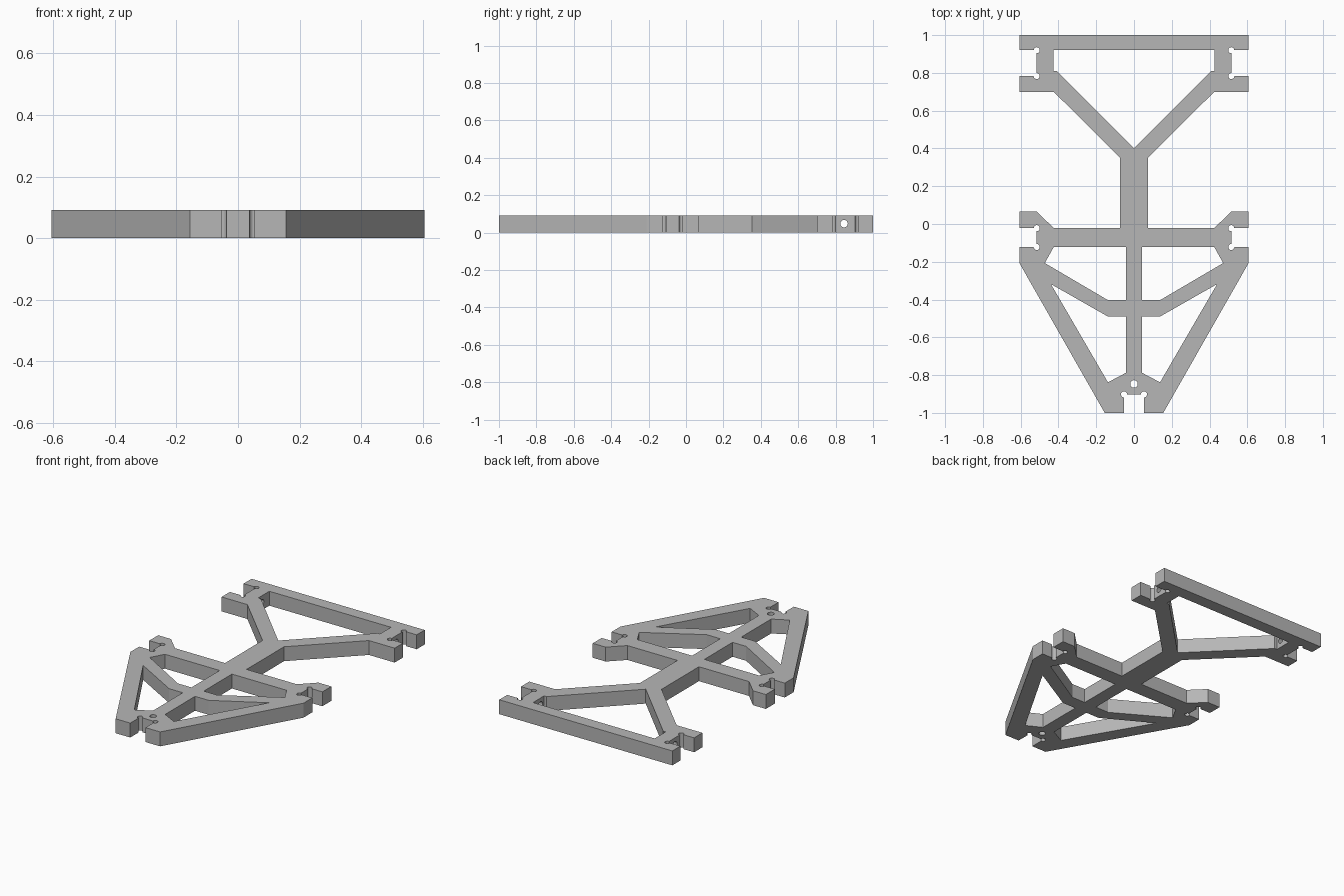
import bpy, bmesh
from math import cos, sin, radians
from mathutils import Matrix

if "Cube" in bpy.data.objects:
    bpy.data.objects.remove(bpy.data.objects["Cube"], do_unlink=True)

THICK = 0.091
RELIEF = 0.016
HOLE = 0.02

grey = bpy.data.materials.new("plain grey")
grey.use_nodes = True
grey.diffuse_color = (0.47, 0.47, 0.47, 1)
grey.node_tree.nodes["Principled BSDF"].inputs["Base Color"].default_value = (0.47, 0.47, 0.47, 1)


def arc(cx, cy, r, start, end, steps=18):
    return [(cx + r * cos(radians(start + (end - start) * i / steps)),
             cy + r * sin(radians(start + (end - start) * i / steps)))
            for i in range(steps + 1)]


def flip(points):
    return [(-x, y) for x, y in reversed(points)]


def side_notch(outer, inner, top, bottom):
    """Slot open to the side, with rounded reliefs in its inner corners."""
    return ([(outer, top)] + arc(inner, top, RELIEF, 0, 270)
            + arc(inner, bottom, RELIEF, 90, 360) + [(outer, bottom)])


# Left half of the outer outline, from the back bar to the nose slot
half = [(0.605, 1.0)]
half += side_notch(0.605, 0.515, 0.92, 0.783)
half += [(0.605, 0.70), (0.425, 0.70), (0.075, 0.352), (0.075, -0.022),
         (0.425, -0.022), (0.515, 0.067), (0.605, 0.067)]
half += side_notch(0.605, 0.515, -0.022, -0.122)
half += [(0.605, -0.21), (0.155, -1.0), (0.053, -1.0)]
half += arc(0.053, -0.902, RELIEF, -90, 180)

# Windows between the struts
back_window = [(0.425, 0.92), (0.425, 0.81), (0.408, 0.81)]
upper_window = [(0.043, -0.122), (0.425, -0.122), (0.472, -0.207),
                (0.138, -0.403), (0.043, -0.403)]
lower_window = [(0.043, -0.49), (0.138, -0.49), (0.44, -0.318),
                (0.138, -0.838), (0.043, -0.788)]
loops = [half + flip(half),
         back_window + [(0, 0.402)] + flip(back_window),
         upper_window, flip(upper_window),
         lower_window, flip(lower_window),
         arc(0, -0.847, HOLE, 0, 345, 23)]

# Flat profile extruded to the plate thickness
profile = bpy.data.curves.new("frame_profile", "CURVE")
profile.dimensions = "2D"
profile.fill_mode = "BOTH"
profile.extrude = THICK / 2
for loop in loops:
    spline = profile.splines.new("POLY")
    spline.points.add(len(loop) - 1)
    for point, (x, y) in zip(spline.points, loop):
        point.co = (x, y, 0, 1)
    spline.use_cyclic_u = True
source = bpy.data.objects.new("frame_profile", profile)
bpy.context.collection.objects.link(source)
bpy.context.view_layer.update()
mesh = bpy.data.meshes.new_from_object(
    source.evaluated_get(bpy.context.evaluated_depsgraph_get()))
bpy.data.objects.remove(source, do_unlink=True)

# Weld caps to walls and stand the plate on the ground
bm = bmesh.new()
bm.from_mesh(mesh)
bmesh.ops.remove_doubles(bm, verts=bm.verts, dist=0.0001)
bmesh.ops.translate(bm, verts=bm.verts, vec=(0, 0, THICK / 2))
bmesh.ops.recalc_face_normals(bm, faces=bm.faces)
for face in bm.faces:
    face.smooth = False
bm.to_mesh(mesh)
bm.free()
mesh.materials.clear()
mesh.materials.append(grey)
frame = bpy.data.objects.new("chassis_frame", mesh)
bpy.context.collection.objects.link(frame)

# Cross hole drilled through both back posts
cut_mesh = bpy.data.meshes.new("cross_hole_cutter")
bm = bmesh.new()
bmesh.ops.create_cone(bm, cap_ends=True, segments=24, radius1=HOLE, radius2=HOLE,
                      depth=1.4, matrix=Matrix.Translation((0, 0.845, THICK / 2 + 0.002))
                      @ Matrix.Rotation(radians(90), 4, "Y"))
bm.to_mesh(cut_mesh)
bm.free()
cut_mesh.materials.append(grey)
cutter = bpy.data.objects.new("cross_hole_cutter", cut_mesh)
bpy.context.collection.objects.link(cutter)
cutter.hide_render = True

drill = frame.modifiers.new("cross_hole", "BOOLEAN")
drill.operation = "DIFFERENCE"
drill.solver = "EXACT"
drill.object = cutter
bpy.context.view_layer.objects.active = frame
frame.select_set(True)
bpy.ops.object.modifier_apply(modifier=drill.name)
bpy.data.objects.remove(cutter, do_unlink=True)
